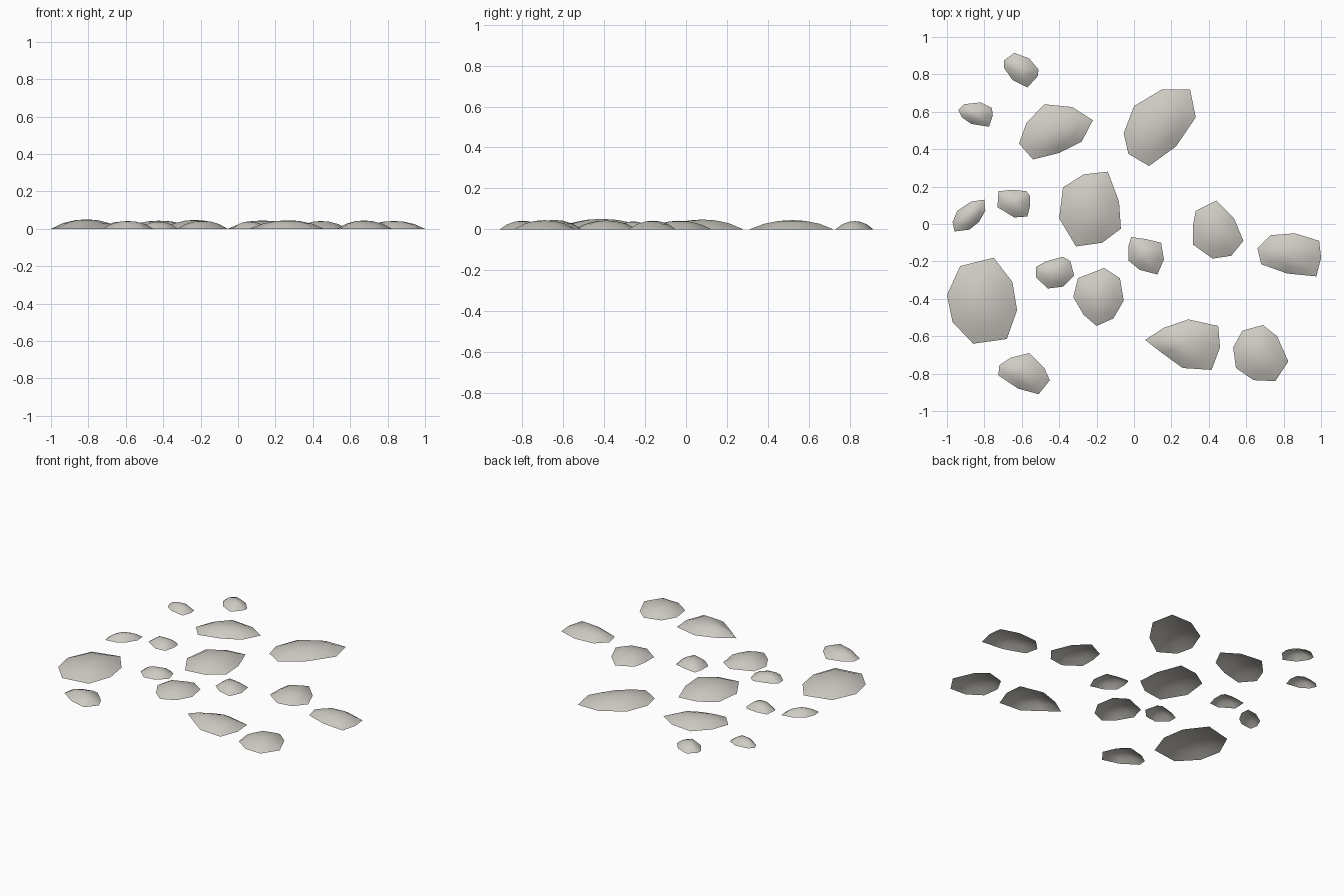
import bpy, bmesh
from mathutils import Vector

stone_mat = bpy.data.materials.new("warm grey stone")
stone_mat.diffuse_color = (0.62, 0.595, 0.55, 1)

# Dome profile: (outline scale, share of the height)
RINGS = [(1.0, 0.0), (0.66, 0.6), (0.32, 0.91)]
count = 0


def stone(height, *outline):
    """Shallow open-bottomed dome over an irregular footprint."""
    global count
    count += 1
    n = len(outline)
    xs, ys = zip(*outline)
    # centre between average and bounding box middle
    c = Vector(((sum(xs) / n + (min(xs) + max(xs)) / 2) / 2,
                (sum(ys) / n + (min(ys) + max(ys)) / 2) / 2, 0))
    bm = bmesh.new()
    rings = []
    for s, h in RINGS:
        rings.append([bm.verts.new(c + (Vector((x, y, 0)) - c) * s + Vector((0, 0, h * height)))
                      for x, y in outline])
    top = bm.verts.new(c + Vector((0, 0, height)))
    for i in range(n):
        j = (i + 1) % n
        for a, b in zip(rings, rings[1:]):
            # outlines run clockwise, so wind for outward normals
            bm.faces.new((a[j], a[i], b[i], b[j]))
        bm.faces.new((rings[-1][j], rings[-1][i], top))
    for f in bm.faces:
        f.smooth = True
    me = bpy.data.meshes.new(f"stone_{count}")
    bm.to_mesh(me)
    bm.free()
    me.materials.append(stone_mat)
    bpy.context.collection.objects.link(bpy.data.objects.new(f"stepping_stone_{count}", me))


# Back row
stone(.040, (-.64, .915), (-.56, .885), (-.51, .825), (-.515, .79), (-.57, .73), (-.65, .77), (-.695, .835), (-.695, .875))
stone(.037, (-.91, .64), (-.82, .65), (-.76, .62), (-.755, .58), (-.775, .52), (-.87, .535), (-.92, .57), (-.94, .61))
stone(.044, (-.48, .64), (-.33, .625), (-.22, .555), (-.28, .44), (-.40, .38), (-.54, .345), (-.615, .43), (-.575, .54))
stone(.045, (.15, .72), (.30, .72), (.33, .57), (.225, .415), (.08, .31), (-.03, .375), (-.055, .485), (.0, .63))
# Middle
stone(.048, (-.38, .195), (-.27, .265), (-.14, .28), (-.08, .12), (-.07, -.025), (-.17, -.10), (-.31, -.12), (-.40, .03))
stone(.038, (-.725, .175), (-.65, .183), (-.575, .175), (-.555, .15), (-.555, .10), (-.57, .04), (-.64, .035), (-.73, .09))
stone(.036, (-.87, .12), (-.80, .13), (-.795, .07), (-.83, .01), (-.88, -.03), (-.96, -.04), (-.97, .01), (-.945, .07))
stone(.040, (-.015, -.07), (.06, -.08), (.145, -.10), (.16, -.19), (.125, -.27), (.03, -.245), (-.03, -.195), (-.03, -.12))
stone(.042, (.33, .07), (.44, .125), (.535, .03), (.585, -.09), (.52, -.17), (.42, -.185), (.315, -.11), (.315, -.01))
stone(.042, (.73, -.06), (.86, -.05), (.99, -.09), (1, -.18), (.975, -.28), (.82, -.265), (.68, -.215), (.66, -.13))
# Front
stone(.051, (-.93, -.225), (-.75, -.18), (-.65, -.31), (-.625, -.46), (-.68, -.615), (-.86, -.64), (-.97, -.525), (-1, -.38))
stone(.039, (-.47, -.20), (-.38, -.175), (-.34, -.20), (-.32, -.275), (-.38, -.335), (-.46, -.345), (-.525, -.285), (-.525, -.23))
stone(.043, (-.16, -.235), (-.075, -.29), (-.055, -.41), (-.11, -.505), (-.20, -.545), (-.27, -.485), (-.325, -.39), (-.30, -.29))
stone(.042, (-.66, -.715), (-.56, -.69), (-.48, -.77), (-.45, -.835), (-.51, -.91), (-.62, -.88), (-.725, -.81), (-.72, -.755))
stone(.046, (.06, -.62), (.16, -.555), (.29, -.51), (.45, -.545), (.46, -.66), (.415, -.78), (.26, -.77), (.15, -.69))
stone(.045, (.58, -.57), (.69, -.54), (.765, -.60), (.825, -.735), (.755, -.84), (.64, -.835), (.545, -.77), (.53, -.66))
